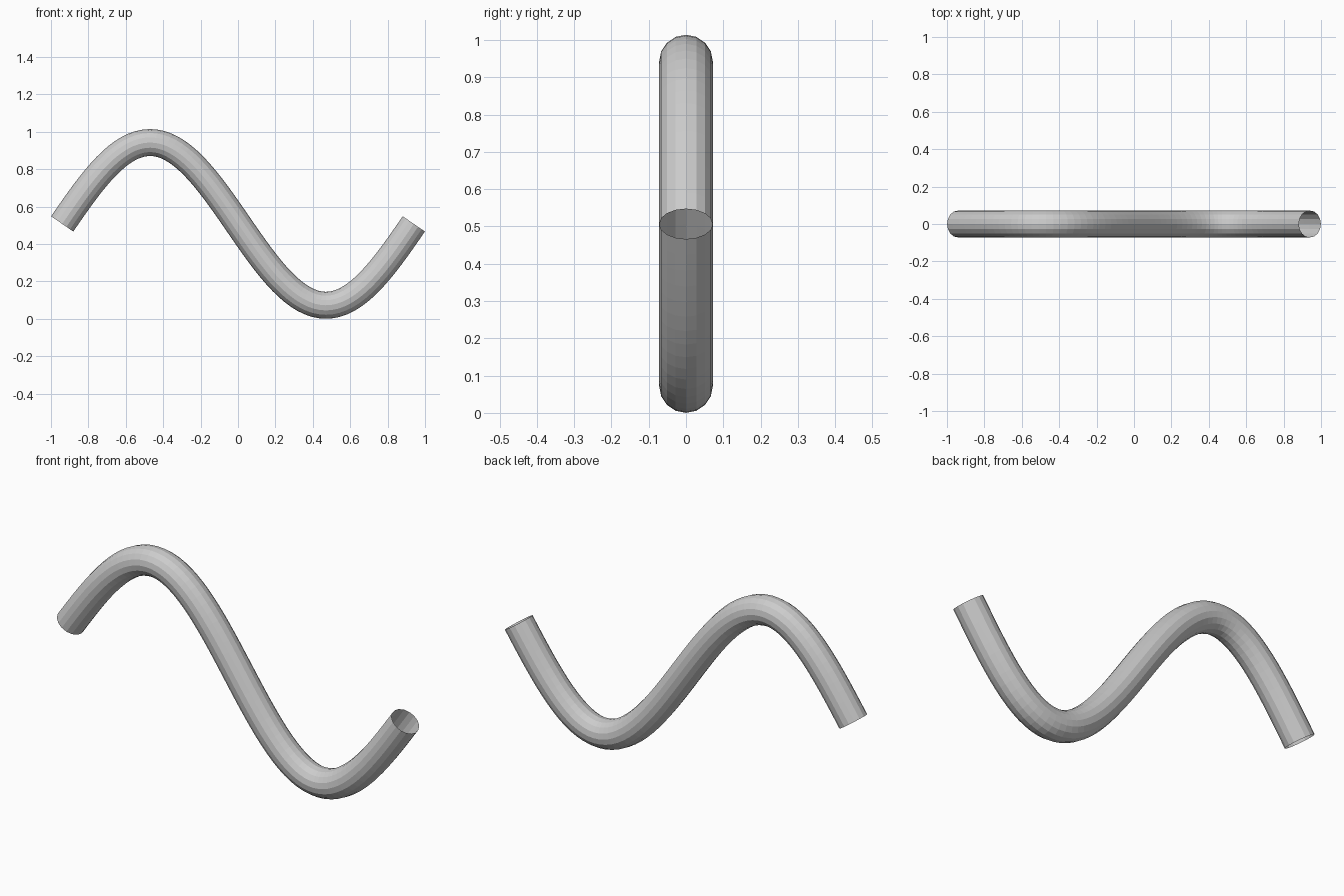
import bpy, bmesh
from math import sin, cos, pi, atan

if "Cube" in bpy.data.objects:
    bpy.data.objects.remove(bpy.data.objects["Cube"])

HALF = 0.94      # half length of the centre line
AMP = 0.435      # wave height
MID = 0.507      # height of the wave's axis
RADIUS = 0.072
SIDES, STEPS = 16, 64

# Wavy tube: rings swept square to one sine period, open at both ends
bm = bmesh.new()
rings = []
for i in range(STEPS + 1):
    x = -HALF + 2 * HALF * i / STEPS
    z = MID - AMP * sin(pi * x / HALF)
    slope = atan(-AMP * pi / HALF * cos(pi * x / HALF))
    ring = []
    for k in range(SIDES):
        a = 2 * pi * k / SIDES
        side, up = RADIUS * sin(a), RADIUS * cos(a)
        ring.append(bm.verts.new((x - up * sin(slope), side, z + up * cos(slope))))
    rings.append(ring)
for r0, r1 in zip(rings, rings[1:]):
    for k in range(SIDES):
        n = (k + 1) % SIDES
        bm.faces.new((r0[k], r0[n], r1[n], r1[k]))
bmesh.ops.recalc_face_normals(bm, faces=bm.faces)

mesh = bpy.data.meshes.new("wavy_tube")
bm.to_mesh(mesh)
bm.free()
bpy.context.collection.objects.link(bpy.data.objects.new("wavy_tube", mesh))
